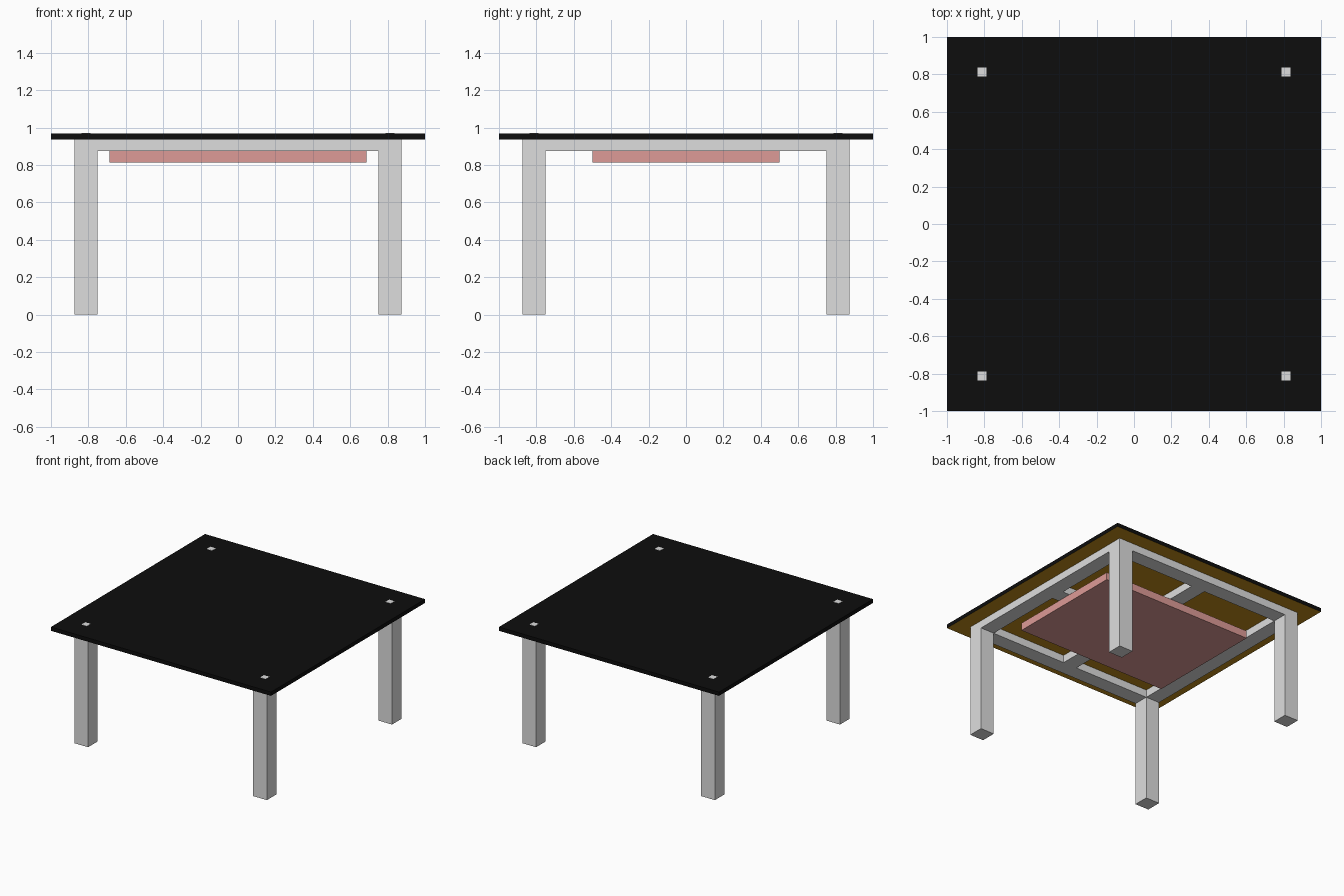
import bpy
import bmesh
from mathutils import Matrix, Vector

cube = bpy.data.objects.get("Cube")
if cube:
    bpy.data.objects.remove(cube, do_unlink=True)


def material(name, rgb):
    mat = bpy.data.materials.new(name)
    mat.use_nodes = True
    color = (*rgb, 1.0)
    mat.diffuse_color = color
    mat.node_tree.nodes["Principled BSDF"].inputs["Base Color"].default_value = color
    return mat


def box(name, center, size, mat):
    """Add a box whose center is given in x and y, and whose base is at z."""
    x, y, z = center
    bm = bmesh.new()
    bmesh.ops.create_cube(bm, size=1, matrix=Matrix.Diagonal((*size, 1)))
    mesh = bpy.data.meshes.new(name)
    bm.to_mesh(mesh)
    bm.free()
    mesh.materials.append(mat)
    obj = bpy.data.objects.new(name, mesh)
    obj.location = Vector((x, y, z + size[2] / 2))
    bpy.context.collection.objects.link(obj)
    return obj


gray = material("light_gray", (0.73, 0.73, 0.73))
black = material("black", (0.004, 0.004, 0.004))
ochre = material("ochre", (0.53, 0.26, 0.01))
pink = material("dusty_pink", (0.73, 0.33, 0.31))

BAR = 0.125            # width of legs, rails and beams
LEG = 0.8125           # leg center offset
INNER = LEG - BAR / 2  # inner face of the frame
TOP = 0.9375           # underside of the tabletop
RAIL = 0.0625          # rail height

# Tabletop, with an ochre underside
top = box("tabletop", (0, 0, TOP), (2, 2, 0.0313), black)
top.data.materials.append(ochre)
for face in top.data.polygons:
    face.material_index = 1 if face.normal.z < -0.5 else 0

# Legs and the small square caps above them
for x, side in ((LEG, "left"), (-LEG, "right")):
    for y, end in ((-LEG, "front"), (LEG, "back")):
        box(f"{end}_{side}_leg", (x, y, 0), (BAR, BAR, TOP), gray)
        box(f"{end}_{side}_cap", (x, y, TOP + 0.03), (0.05, 0.05, 0.003), gray)

# Rails between the legs
for sign, end, side in ((-1, "front", "right"), (1, "back", "left")):
    box(f"{end}_rail", (0, sign * LEG, TOP - RAIL), (2 * INNER, BAR, RAIL), gray)
    box(f"{side}_rail", (sign * LEG, 0, TOP - RAIL), (BAR, 2 * INNER, RAIL), gray)

    # Side halves of the crossing beam
    half = INNER - BAR / 2
    x = sign * (INNER + BAR / 2) / 2
    box(f"{side}_cross_beam", (x, 0, TOP - RAIL), (half, BAR, RAIL), gray)

# Long beam from front to back
box("center_beam", (0, 0, TOP - RAIL), (BAR, 2 * INNER, RAIL), gray)

# Panel hung beneath the beams
box("hanging_panel", (0, 0, TOP - 2 * RAIL), (1.375, 1, RAIL), pink)
